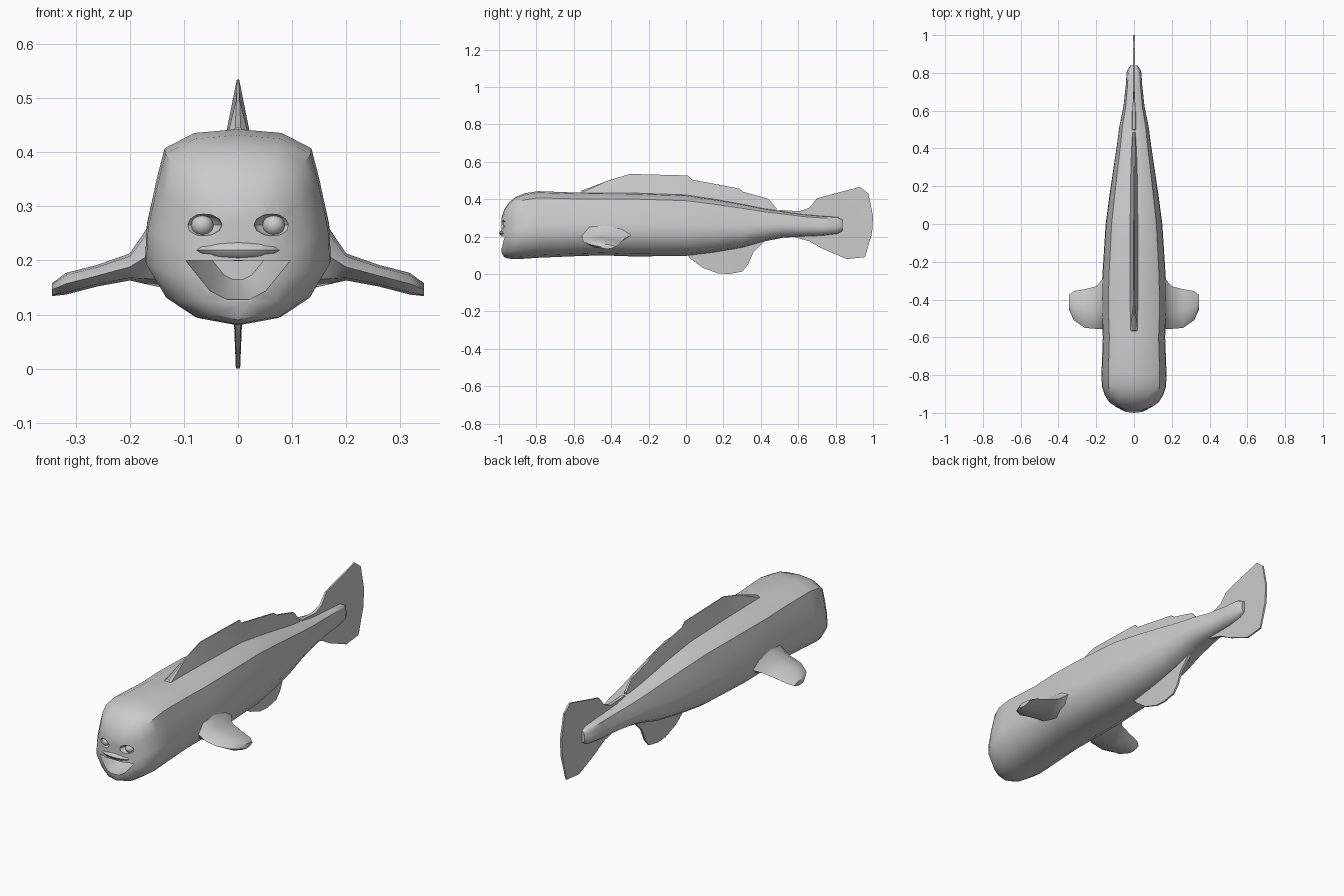
import bpy, bmesh, math
from mathutils import Vector

if "Cube" in bpy.data.objects:
    bpy.data.objects.remove(bpy.data.objects["Cube"])


def finish(name, bm, angle=40):
    bmesh.ops.recalc_face_normals(bm, faces=bm.faces)
    me = bpy.data.meshes.new(name)
    bm.to_mesh(me)
    bm.free()
    ob = bpy.data.objects.new(name, me)
    bpy.context.collection.objects.link(ob)
    bpy.ops.object.select_all(action='DESELECT')
    ob.select_set(True)
    bpy.context.view_layer.objects.active = ob
    bpy.ops.object.shade_smooth_by_angle(angle=math.radians(angle))
    return ob


def loft(name, rings):
    bm = bmesh.new()
    loops = [[bm.verts.new(p) for p in r] for r in rings]
    n = len(loops[0])
    for a, b in zip(loops, loops[1:]):
        for i in range(n):
            j = (i + 1) % n
            bm.faces.new((a[i], a[j], b[j], b[i]))
    bm.faces.new(loops[0])
    bm.faces.new(loops[-1])
    return finish(name, bm)


def plate(name, outline):
    """Thin side-profile fin; outline entries are (y, z, half thickness)."""
    bm = bmesh.new()
    sides = [[bm.verts.new((s * t, y, z)) for y, z, t in outline] for s in (-1, 1)]
    a, b = sides
    n = len(a)
    for i in range(n):
        j = (i + 1) % n
        bm.faces.new((a[i], a[j], b[j], b[i]))
    caps = [bm.faces.new(a), bm.faces.new(b)]
    bmesh.ops.recalc_face_normals(bm, faces=bm.faces)
    bmesh.ops.triangulate(bm, faces=caps)
    return finish(name, bm, 30)


def ball(name, loc, scale, seg=16):
    bm = bmesh.new()
    bmesh.ops.create_uvsphere(bm, u_segments=seg, v_segments=seg // 2, radius=1)
    for v in bm.verts:
        v.co = Vector(v.co[i] * scale[i] + loc[i] for i in range(3))
    return finish(name, bm)


def mirror(ob):
    m = ob.modifiers.new("mirror", 'MIRROR')
    m.use_mirror_merge = False


def cut(ob, cutter):
    m = ob.modifiers.new("cut", 'BOOLEAN')
    m.operation, m.solver, m.object = 'DIFFERENCE', 'EXACT', cutter
    bpy.context.view_layer.objects.active = ob
    bpy.ops.object.modifier_apply(modifier=m.name)
    bpy.data.objects.remove(cutter)


# Body: half section scaled along the length (y, half width, bottom, top)
half = [(0, 1), (.47, .98), (.79, .9), (.88, .73), (.98, .5), (1, .32),
        (.78, .14), (.47, .04), (0, 0)]
section = half + [(-u, v) for u, v in half[-2:0:-1]]
stations = [(-.987, .05, .115, .30), (-.972, .09, .09, .345), (-.945, .13, .082, .385),
            (-.905, .155, .08, .415), (-.86, .17, .082, .432), (-.79, .172, .087, .443),
            (-.6, .165, .095, .436), (-.45, .172, .1, .436), (-.28, .168, .094, .435),
            (0, .15, .097, .425), (.15, .13, .115, .402), (.3, .108, .14, .375),
            (.42, .09, .175, .35), (.52, .077, .195, .335), (.62, .056, .2, .32),
            (.73, .044, .205, .31), (.81, .038, .215, .305), (.838, .02, .23, .29)]
body = loft("body", [[(u * w, y, b + v * (t - b)) for u, v in section]
                     for y, w, b, t in stations])

# Open smiling mouth
smile = [(-.095, .2), (.095, .2), (.05, .145), (.02, .13), (-.02, .13), (-.05, .145)]
cut(body, loft("mouth_cutter", [[(x * s, y, .2 + (z - .2) * s) for x, z in smile]
                                for y, s in ((-1.1, 1.08), (-.93, 1), (-.83, .5))]))

# Eye sockets
for s in (-1, 1):
    cut(body, ball("socket_cutter", (s * .066, -.985, .266), (.037, .034, .021), 12))
bpy.context.view_layer.objects.active = body
body.select_set(True)
bpy.ops.object.shade_smooth_by_angle(angle=math.radians(40))

# Eyes and upper lip
mirror(ball("eyes", (.066, -.957, .265), (.021, .021, .02)))
ball("upper_lip", (0, -.962, .219), (.085, .038, .02), 12)

# Dorsal fin, tapering to a thin crest
plate("dorsal_fin", [(-.57, .43, .02), (-.56, .445, .005), (-.42, .498, .003),
                     (-.3, .535, .002), (.01, .527, .002), (.03, .505, .003),
                     (.285, .457, .003), (.305, .44, .004), (.44, .402, .004),
                     (.485, .35, .005), (.48, .31, .012), (.28, .36, .02),
                     (0, .415, .022), (-.3, .425, .024)])

# Tail fin
plate("tail_fin", [(.48, .30, .02), (.5, .342, .008), (.61, .336, .008), (.66, .355, .006),
                   (.7, .405, .004), (.93, .466, .004), (.975, .43, .004), (1, .31, .005),
                   (.995, .22, .005), (.957, .09, .004), (.86, .08, .004),
                   (.73, .135, .004), (.66, .175, .006), (.57, .2, .01)])

# Anal fin
plate("anal_fin", [(0, .12, .008), (.02, .085, .005), (.09, .033, .004), (.17, .004, .004),
                   (.23, 0, .004), (.3, .013, .004), (.33, .048, .005), (.36, .115, .006),
                   (.43, .185, .008), (.3, .2, .012)])

# Pectoral fins: flat paddles (x, front y, back y, z, half thickness)
ring = [(0, 0), (.15, .8), (.45, 1), (.8, .6), (1, 0), (.8, -.6), (.45, -1), (.15, -.8)]
paddle = [(.12, -.555, -.25, .245, .1), (.165, -.555, -.29, .21, .055),
          (.2, -.555, -.33, .188, .025), (.26, -.55, -.345, .172, .02),
          (.318, -.51, -.355, .157, .02), (.344, -.455, -.375, .146, .012)]
fins = loft("pectoral_fins", [[(x, f + u * (b - f), z + v * h) for u, v in ring]
                              for x, f, b, z, h in paddle])
mirror(fins)
